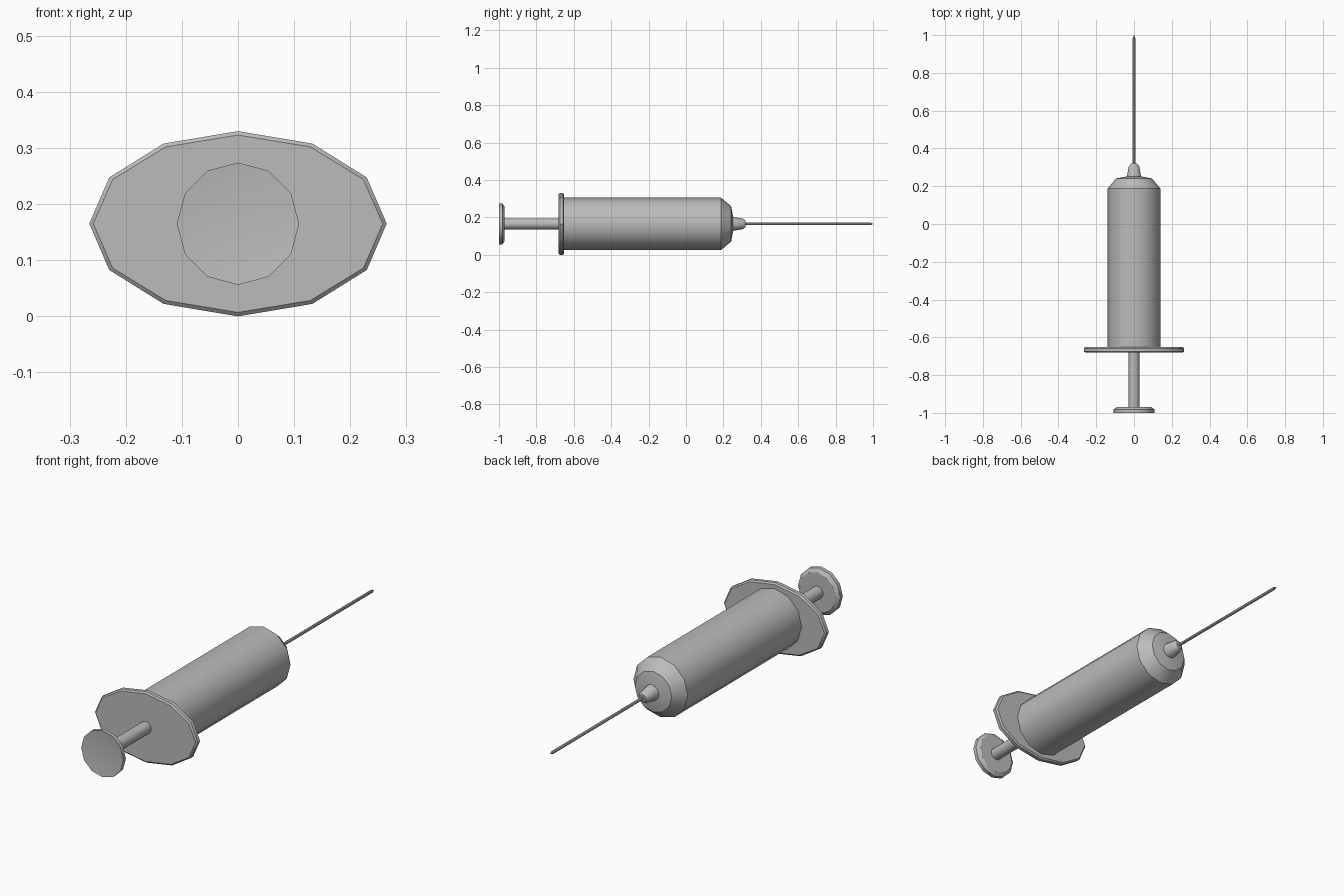
import bpy, bmesh, math

cube = bpy.data.objects.get("Cube")
if cube:
    bpy.data.objects.remove(cube, do_unlink=True)

AXIS_Z = 0.165
SIDES = 12

grey = bpy.data.materials.new("plain_grey")
grey.use_nodes = True
colour = (0.5, 0.5, 0.5, 1)
grey.diffuse_color = colour
grey.node_tree.nodes["Principled BSDF"].inputs["Base Color"].default_value = colour


def lathe(name, profile, stretch=0.0, sides=SIDES):
    """Sweep (y, radius) points round the long axis; stretch widens x."""
    bm = bmesh.new()
    rings = []
    for y, r in profile:
        if r == 0:
            rings.append([bm.verts.new((0, y, AXIS_Z))] * sides)
            continue
        angles = [2 * math.pi * i / sides for i in range(sides)]
        rings.append([bm.verts.new(((r + stretch) * math.cos(a), y, AXIS_Z + r * math.sin(a)))
                      for a in angles])
    for lower, upper in zip(rings, rings[1:]):
        for i in range(sides):
            j = (i + 1) % sides
            corners = list(dict.fromkeys((lower[i], lower[j], upper[j], upper[i])))
            bm.faces.new(corners)
    # Close open ends
    for ring in (rings[0], rings[-1]):
        if len(set(ring)) > 1:
            bm.faces.new(ring)
    bmesh.ops.recalc_face_normals(bm, faces=bm.faces)
    mesh = bpy.data.meshes.new(name)
    bm.to_mesh(mesh)
    bm.free()
    mesh.materials.append(grey)
    obj = bpy.data.objects.new(name, mesh)
    bpy.context.collection.objects.link(obj)
    bpy.ops.object.select_all(action='DESELECT')
    obj.select_set(True)
    bpy.context.view_layer.objects.active = obj
    bpy.ops.object.shade_smooth_by_angle(angle=math.radians(35))
    return obj


# Thumb rest with a shallow dished face
lathe("thumb_rest", [(-0.988, 0), (-1.0, 0.109), (-0.982, 0.109), (-0.97, 0.092)])

# Plunger rod
lathe("plunger_rod", [(-0.98, 0.029), (-0.66, 0.029)])

# Oval finger flange with bevelled rim
lathe("finger_flange", [(-0.681, 0.158), (-0.675, 0.165), (-0.658, 0.165), (-0.652, 0.158)],
      stretch=0.1)

# Barrel with sloping shoulder
lathe("barrel", [(-0.66, 0.14), (0.187, 0.14), (0.241, 0.095), (0.252, 0.038)])

# Needle hub
lathe("needle_hub", [(0.245, 0.038), (0.305, 0.028), (0.319, 0.016)])

# Needle with pointed end
lathe("needle", [(0.31, 0.007), (0.985, 0.007), (1.0, 0.001)], sides=8)
